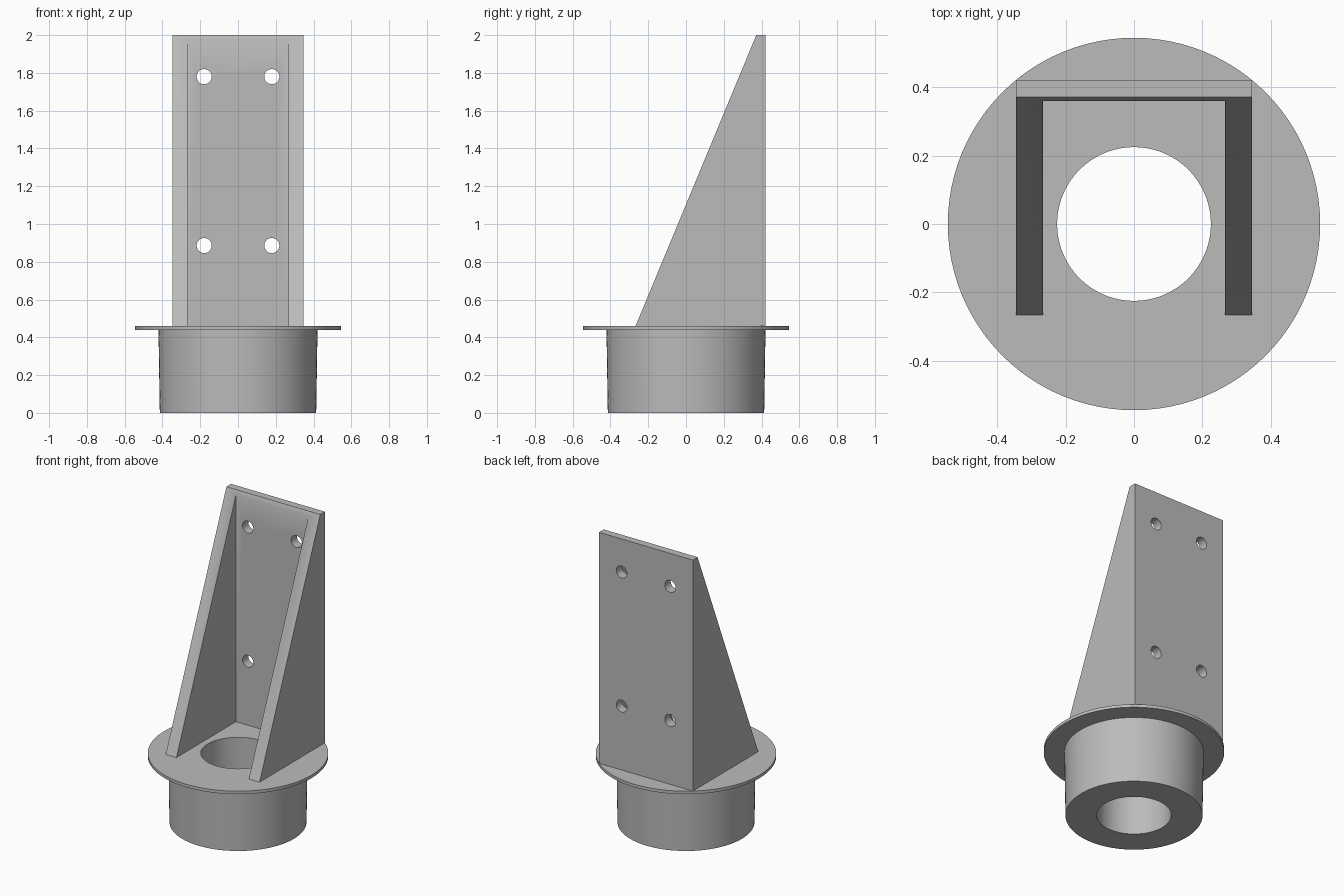
import bpy, bmesh, math

if "Cube" in bpy.data.objects:
    bpy.data.objects.remove(bpy.data.objects["Cube"])

grey = bpy.data.materials.new("plain grey")
grey.use_nodes = True
grey.diffuse_color = (0.5, 0.5, 0.5, 1)
grey.node_tree.nodes["Principled BSDF"].inputs["Base Color"].default_value = (0.5, 0.5, 0.5, 1)


def make_object(name, bm):
    bmesh.ops.recalc_face_normals(bm, faces=bm.faces)
    mesh = bpy.data.meshes.new(name)
    bm.to_mesh(mesh)
    bm.free()
    mesh.materials.append(grey)
    obj = bpy.data.objects.new(name, mesh)
    bpy.context.collection.objects.link(obj)
    return obj


def lathe(name, profile, steps=96):
    """Closed (radius, z) profile turned around the z axis."""
    bm = bmesh.new()
    rings = []
    for i in range(steps):
        a = 2 * math.pi * i / steps
        rings.append([bm.verts.new((r * math.cos(a), r * math.sin(a), z)) for r, z in profile])
    n = len(profile)
    for i in range(steps):
        p, q = rings[i], rings[(i + 1) % steps]
        for j in range(n):
            k = (j + 1) % n
            bm.faces.new((p[j], q[j], q[k], p[k]))
    return make_object(name, bm)


def prism(name, profile, half_width):
    """(y, z) outline extruded across x."""
    bm = bmesh.new()
    face = bm.faces.new([bm.verts.new((-half_width, y, z)) for y, z in profile])
    out = bmesh.ops.extrude_face_region(bm, geom=[face])
    moved = [v for v in out["geom"] if isinstance(v, bmesh.types.BMVert)]
    bmesh.ops.translate(bm, verts=moved, vec=(2 * half_width, 0, 0))
    return make_object(name, bm)


def cut(target, cutter):
    cutter.hide_render = True
    mod = target.modifiers.new("cut", "BOOLEAN")
    mod.operation = "DIFFERENCE"
    mod.solver = "EXACT"
    mod.object = cutter
    bpy.context.view_layer.objects.active = target
    bpy.ops.object.modifier_apply(modifier=mod.name)
    bpy.data.objects.remove(cutter)


def shade(obj):
    bpy.ops.object.select_all(action="DESELECT")
    obj.select_set(True)
    bpy.context.view_layer.objects.active = obj
    bpy.ops.object.shade_smooth_by_angle(angle=math.radians(30))


# Hollow spigot with a thin round flange
TOP = 0.46
bore, flange = 0.225, 0.545
base = lathe("flanged_spigot", [(bore, 0), (0.414, 0), (0.421, 0.44),
                                (flange, 0.44), (flange, TOP), (bore, TOP)])

# Wedge bracket, hollowed to leave two cheeks and a back plate
bracket = prism("wedge_bracket", [(-0.267, TOP), (0.422, TOP), (0.422, 2), (0.372, 2)], 0.346)
cut(bracket, prism("pocket", [(-1, 0), (0.36, 0), (0.36, 2.5), (-1, 2.5)], 0.267))

# Four screw holes through the back plate
for x in (-0.179, 0.179):
    for z in (0.886, 1.78):
        bpy.ops.mesh.primitive_cylinder_add(vertices=32, radius=0.04, depth=0.4,
                                            location=(x, 0.4, z), rotation=(math.pi / 2, 0, 0))
        hole = bpy.context.object
        hole.data.materials.append(grey)
        cut(bracket, hole)

for part in (base, bracket):
    shade(part)
